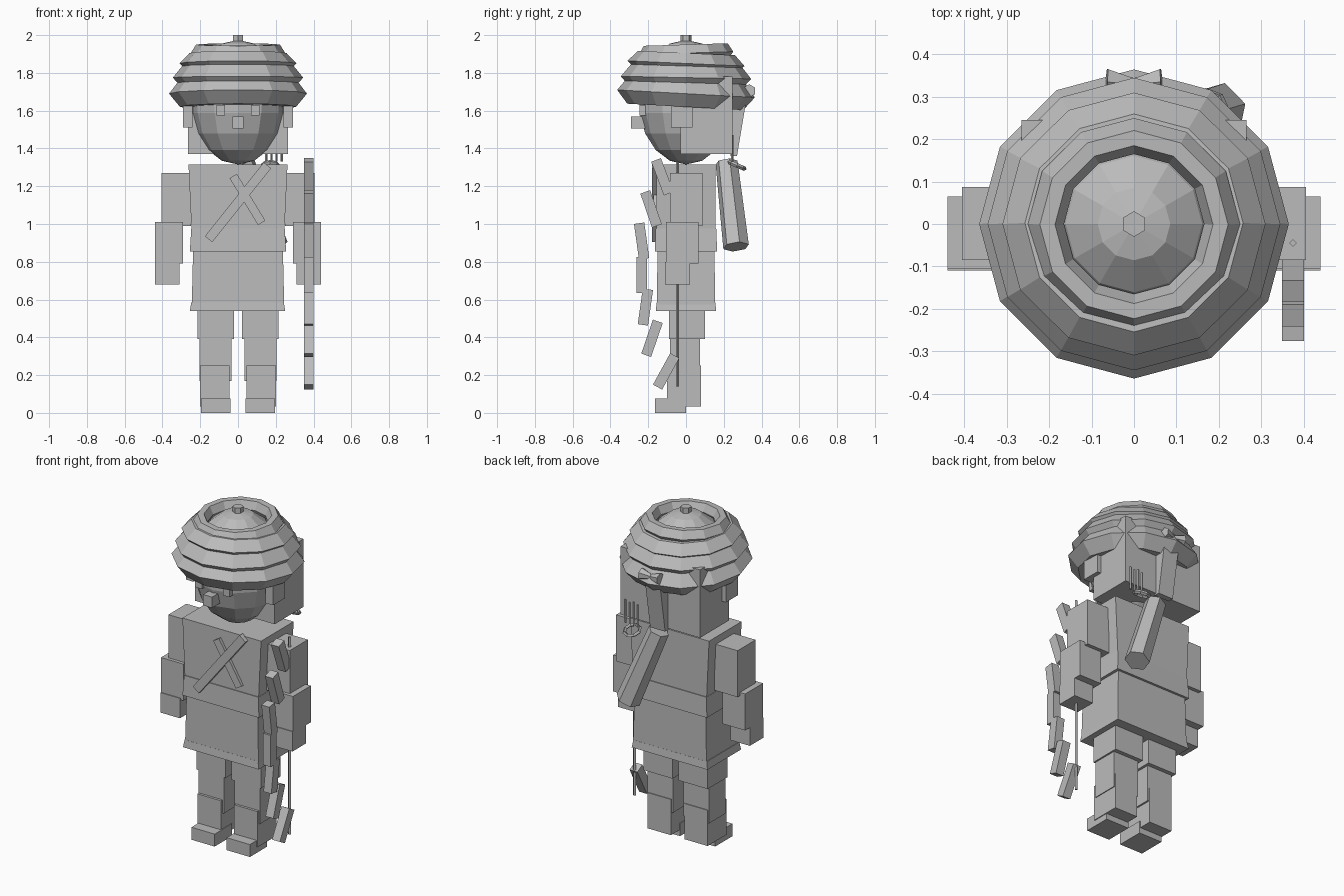
import bpy, bmesh, math
from mathutils import Vector, Matrix

if "Cube" in bpy.data.objects:
    bpy.data.objects.remove(bpy.data.objects["Cube"])

grey = bpy.data.materials.new("stone_grey")
grey.diffuse_color = (0.5, 0.5, 0.5, 1)
grey.use_nodes = True
grey.node_tree.nodes["Principled BSDF"].inputs["Base Color"].default_value = grey.diffuse_color


def finish(name, bm):
    bmesh.ops.recalc_face_normals(bm, faces=bm.faces)
    me = bpy.data.meshes.new(name)
    bm.to_mesh(me)
    bm.free()
    me.materials.append(grey)
    ob = bpy.data.objects.new(name, me)
    bpy.context.collection.objects.link(ob)
    return ob


def box(name, x, y, z, top=(1, 1)):
    """Box from three ranges; top scales the upper face."""
    bm = bmesh.new()
    bmesh.ops.create_cube(bm, size=1)
    for v in bm.verts:
        sx, sy = top if v.co.z > 0 else (1, 1)
        v.co = Vector(((x[0] + x[1]) / 2 + v.co.x * sx * (x[1] - x[0]),
                       (y[0] + y[1]) / 2 + v.co.y * sy * (y[1] - y[0]),
                       (z[0] + z[1]) / 2 + v.co.z * (z[1] - z[0])))
    return finish(name, bm)


def pair(name, x, y, z):
    box(name + "_left", x, y, z)
    box(name + "_right", (-x[1], -x[0]), y, z)


def slab(name, centre, size, axis, angle):
    """Box turned about one axis."""
    bm = bmesh.new()
    bmesh.ops.create_cube(bm, size=1)
    m = (Matrix.Translation(centre) @ Matrix.Rotation(angle, 4, axis)
         @ Matrix.Diagonal((*size, 1)))
    bm.transform(m)
    return finish(name, bm)


def rod(name, a, b, r1, r2, sides):
    """Prism between two points."""
    a, b = Vector(a), Vector(b)
    bm = bmesh.new()
    bmesh.ops.create_cone(bm, cap_ends=True, segments=sides,
                          radius1=r1, radius2=r2, depth=(b - a).length)
    q = (b - a).to_track_quat('Z', 'Y').to_matrix().to_4x4()
    bm.transform(Matrix.Translation((a + b) / 2) @ q)
    return finish(name, bm)


def ring(name, centre, profile, sides, tilt):
    """Closed profile of radius and height swept round z, then tilted."""
    bm = bmesh.new()
    loops = []
    for i in range(sides):
        a = 2 * math.pi * i / sides
        loops.append([bm.verts.new((r * math.cos(a), r * math.sin(a), z))
                      for r, z in profile])
    n = len(profile)
    for i in range(sides):
        p, q = loops[i], loops[(i + 1) % sides]
        for j in range(n):
            k = (j + 1) % n
            bm.faces.new((p[j], q[j], q[k], p[k]))
    bm.transform(Matrix.Translation(centre) @ Matrix.Rotation(tilt, 4, 'X'))
    return finish(name, bm)


# Head: faceted ball, with hair block, ears, nose and eyes
bm = bmesh.new()
bmesh.ops.create_uvsphere(bm, u_segments=12, v_segments=9, radius=1)
bm.transform(Matrix.Translation((0, 0, 1.645)) @ Matrix.Diagonal((.25, .25, .33, 1)))
finish("head", bm)
box("hair_block", (-.265, .265), (-.03, .245), (1.37, 1.78))
pair("ear", (.24, .29), (-.08, .035), (1.51, 1.63))
pair("eye", (.07, .115), (-.245, -.19), (1.575, 1.63))
box("nose", (-.03, .03), (-.29, -.2), (1.505, 1.57))

# Turban: stacked tilted rolls, knob, knot and hanging tail
for i, (r, z, h, tilt) in enumerate([(.365, 1.69, .07, -.055), (.345, 1.775, .065, -.02),
                                     (.31, 1.85, .055, -.045), (.25, 1.905, .045, .03)]):
    w = .16 if i < 3 else .085
    ring(f"turban_roll_{i + 1}", (0, 0, z),
         [(r, 0), (r - w * .33, h), (r - w * .75, h), (r - w, 0),
          (r - w * .75, -h), (r - w * .36, -h)], 12, tilt)
rod("turban_knob", (0, 0, 1.94), (0, 0, 2), .03, .03, 6)
for s in (-1, 1):
    rod("turban_knot", (0, .33, 1.7), (s * .065, .335, 1.705), .015, .035, 6)
tail = box("turban_tail", (-.05, .05), (.235, .27), (1.36, 1.72))
for v in tail.data.vertices:
    if v.co.z > 1.6 and v.co.y > .26:
        v.co.y = .33

# Torso and tunic
box("chest", (-.245, .245), (-.155, .155), (.95, 1.315), (1.07, 1.0))
box("belly", (-.255, .255), (-.165, .165), (.855, .975), (.97, .97))
box("tunic_skirt", (-.245, .245), (-.155, .155), (.55, .87), (.97, .97))
box("tunic_hem", (-.255, .25), (-.16, .16), (.54, .585), (.97, .97))

# Crossed chest straps
slab("long_strap", (0, -.165, 1.115), (.05, .03, .5), 'Y', math.atan2(.31, .39))
slab("short_strap", (.05, -.16, 1.13), (.045, .025, .29), 'Y', -math.atan2(.14, .23))

# Arms
pair("upper_arm", (.25, .405), (-.085, .087), (.99, 1.27))
pair("forearm", (.29, .44), (-.105, .065), (.79, 1.01))
pair("hand", (.31, .44), (-.11, .02), (.68, .8))

# Legs and feet
pair("thigh", (.02, .215), (-.09, .1), (.39, .55))
pair("shin", (.035, .205), (-.085, .075), (.17, .4))
pair("boot_shaft", (.045, .2), (-.1, .08), (.035, .25))
pair("foot", (.04, .195), (-.165, .0), (0, .075))

# Bow: flat slats along a curve, with a straight string
slats = [(-.125, 1.25, -.36), (-.185, 1.08, -.33), (-.235, .91, -.14), (-.235, .73, .0),
         (-.215, .56, .14), (-.18, .395, .33), (-.105, .22, .5)]
slats = [(y, z, -a) for y, z, a in slats]
for i, (y, z, a) in enumerate(slats):
    slab(f"bow_slat_{i + 1}", (.375, y, z), (.052, .055, .19), 'X', -a if a > 0 else a)
# The upper half leans towards the string at the top, the lower half at the bottom
for i in (0, 1, 2):
    y, z, a = slats[i]
    ob = bpy.data.objects[f"bow_slat_{i + 1}"]
    ob.data.transform(Matrix.Translation((.375, y, z)) @ Matrix.Rotation(2 * a, 4, 'X')
                      @ Matrix.Translation((-.375, -y, -z)))
rod("bow_string", (.375, -.045, .14), (.375, -.045, 1.33), .009, .009, 4)

# Quiver with a mouth ring and arrow shafts
rod("quiver", (.2, .265, .88), (.03, .215, 1.325), .07, .06, 6)
ring("quiver_ring", (.17, .27, 1.31), [(.055, 0), (.045, .012), (.035, 0), (.045, -.012)], 8, -.4)
for i in range(4):
    x = .15 + i * .027
    rod(f"arrow_{i + 1}", (x, .245, 1.33), (x, .245, 1.46 + .01 * (i % 2)), .006, .006, 4)
